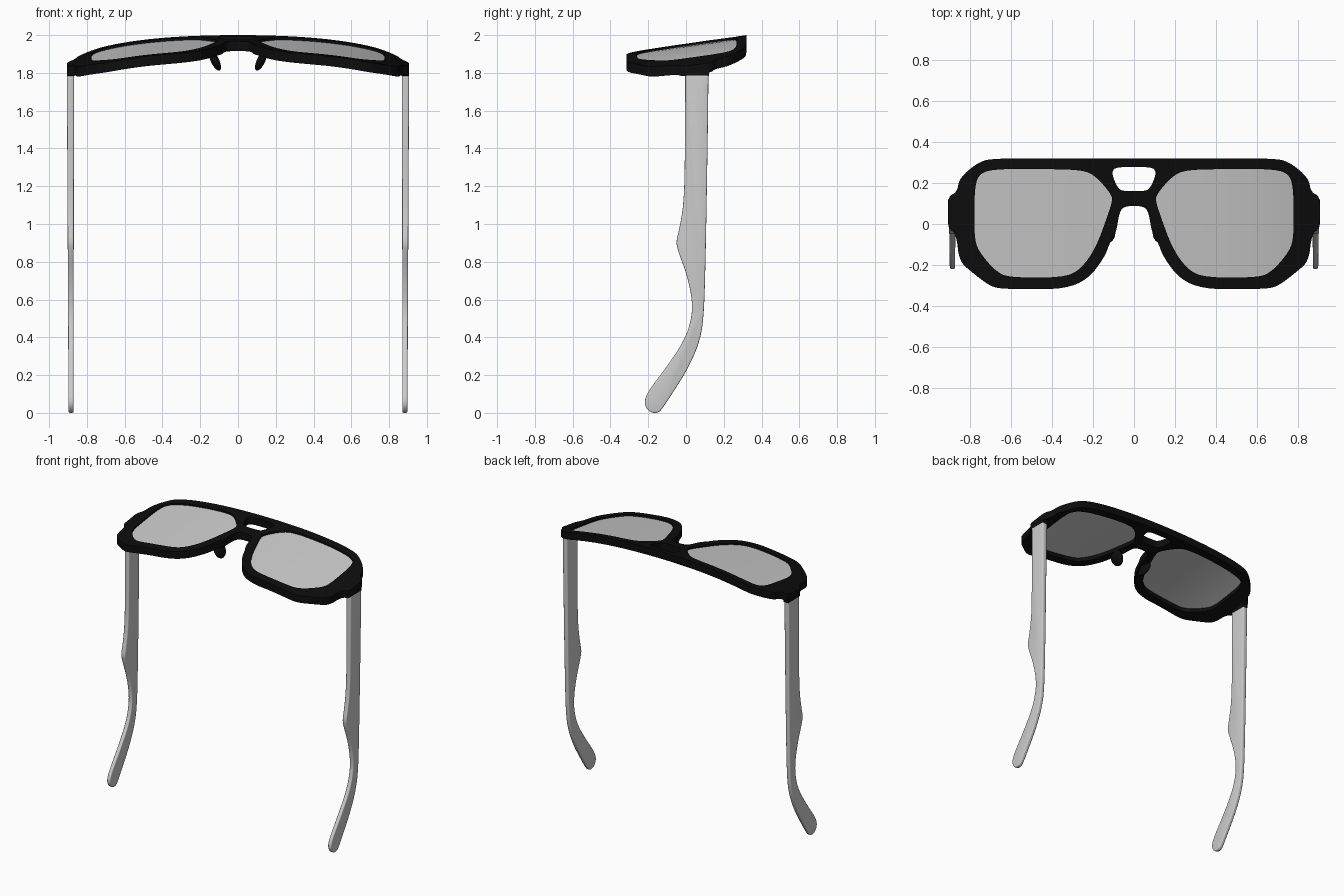
import bpy, bmesh
from mathutils import Vector, Matrix

if "Cube" in bpy.data.objects:
    bpy.data.objects.remove(bpy.data.objects["Cube"])


def material(name, rgb):
    m = bpy.data.materials.new(name)
    m.diffuse_color = (*rgb, 1)
    m.use_nodes = True
    m.node_tree.nodes["Principled BSDF"].inputs["Base Color"].default_value = m.diffuse_color
    return m


BLACK = material("black_frame", (0.004, 0.004, 0.004))
GREY = material("light_grey", (0.6, 0.6, 0.6))


def chaikin(pts, n=2):
    # round a closed outline by corner cutting
    for _ in range(n):
        out = []
        for i, p in enumerate(pts):
            q = pts[(i + 1) % len(pts)]
            out.append((.75 * p[0] + .25 * q[0], .75 * p[1] + .25 * q[1]))
            out.append((.25 * p[0] + .75 * q[0], .25 * p[1] + .75 * q[1]))
        pts = out
    return pts


def mirrored(pts):
    return [(-x, y) for x, y in reversed(pts)]


def front_z(x, y):
    # wrapped and tilted front surface of the glasses
    return 2.0 - .08 * x ** 2 - .08 * x ** 4 + .14 * (y - .32)


def finish(bm, name, mat, bevel=0):
    bmesh.ops.recalc_face_normals(bm, faces=bm.faces)
    me = bpy.data.meshes.new(name)
    bm.to_mesh(me)
    bm.free()
    me.materials.append(mat)
    ob = bpy.data.objects.new(name, me)
    bpy.context.collection.objects.link(ob)
    bpy.ops.object.select_all(action='DESELECT')
    bpy.context.view_layer.objects.active = ob
    ob.select_set(True)
    if bevel:
        b = ob.modifiers.new("round_edges", 'BEVEL')
        b.width, b.segments, b.limit_method = bevel, 3, 'ANGLE'
        b.angle_limit = .9
        bpy.ops.object.modifier_apply(modifier=b.name)
    bpy.ops.object.shade_smooth_by_angle(angle=.7)
    return ob


def curved_plate(name, outlines, thick, sink, mat):
    # filled flat outlines (with holes), sliced along x and bent to the surface
    cu = bpy.data.curves.new(name, 'CURVE')
    cu.dimensions, cu.fill_mode, cu.extrude = '2D', 'BOTH', thick / 2
    for pts in outlines:
        sp = cu.splines.new('POLY')
        sp.points.add(len(pts) - 1)
        for p, c in zip(sp.points, pts):
            p.co = (c[0], c[1], 0, 1)
        sp.use_cyclic_u = True
    tmp = bpy.data.objects.new("outline_helper", cu)
    bpy.context.collection.objects.link(tmp)
    bpy.context.view_layer.update()
    deps = bpy.context.evaluated_depsgraph_get()
    me = bpy.data.meshes.new_from_object(tmp.evaluated_get(deps))
    bpy.data.objects.remove(tmp)
    bm = bmesh.new()
    bm.from_mesh(me)
    bmesh.ops.remove_doubles(bm, verts=bm.verts, dist=.0003)
    for i in range(-17, 18):
        bmesh.ops.bisect_plane(bm, geom=bm.verts[:] + bm.edges[:] + bm.faces[:],
                               dist=1e-5, plane_co=(i * .05 + .001, 0, 0), plane_no=(1, 0, 0))
    for v in bm.verts:
        v.co.z += front_z(v.co.x, v.co.y) - sink - thick / 2
    return finish(bm, name, mat)


# Front frame outline (right half), lens opening and bridge opening
half = [(.35, .32), (.69, .32), (.76, .3), (.85, .225), (.862, .155), (.905, .135),
        (.905, .06), (.905, -.02), (.865, -.05), (.852, -.18), (.79, -.235), (.705, -.3),
        (.65, -.316), (.5, -.316), (.34, -.316), (.225, -.27), (.145, -.165), (.115, -.085),
        (.085, -.035), (.073, .05), (.05, .088)]
lens = [(.11, .145), (.185, .232), (.25, .264), (.45, .268), (.665, .268), (.748, .25),
        (.775, .19), (.777, .05), (.777, -.06), (.76, -.13), (.665, -.24), (.59, -.261),
        (.345, -.261), (.26, -.222), (.185, -.115), (.125, .05), (.106, .11)]
gap = [(.0, .277), (.085, .277), (.107, .258), (.1, .22), (.075, .17), (.05, .16)]

outer = chaikin(half + mirrored(half))
lens_r = chaikin(lens)
lens_l = mirrored(lens_r)
bridge_gap = chaikin(gap + mirrored(gap)[:-1])
curved_plate("front_frame", [outer, lens_r, lens_l, bridge_gap], .052, 0, BLACK)

# Temple arm side profile (y, z)
arm = [(.119, 1.79), (.115, 1.45), (.104, .81), (.094, .49), (.067, .36), (.008, .23),
       (-.06, .122), (-.12, .03), (-.145, 0), (-.185, 0), (-.215, .03), (-.22, .07),
       (-.193, .125), (-.098, .25), (-.008, .385), (.03, .5), (.033, .6), (.005, .73),
       (-.042, .855), (-.053, .905), (-.036, .97), (-.013, 1.1), (-.006, 1.3), (-.004, 1.79)]
arm_smooth = [p for p in chaikin([arm[0]] + arm + [arm[-1]])]

for side, s in (("right", 1), ("left", -1)):
    # Lens
    curved_plate(side + "_lens", [lens_r if s > 0 else lens_l], .012, .012, GREY)

    # Temple arm, slightly thinner at the tip
    bm = bmesh.new()
    face = bm.faces.new([bm.verts.new((-1, y, z)) for y, z in arm_smooth])
    bmesh.ops.remove_doubles(bm, verts=bm.verts, dist=.0005)
    ext = bmesh.ops.extrude_face_region(bm, geom=bm.faces[:])
    for v in ext["geom"]:
        if isinstance(v, bmesh.types.BMVert):
            v.co.x = 1
    for v in bm.verts:
        v.co.x = s * (.884 + .003 * v.co.z / 1.8) + v.co.x * (.013 + .006 * v.co.z / 1.8)
    finish(bm, side + "_temple_arm", GREY, .007)

    # Hinge block joining the arm to the frame
    bm = bmesh.new()
    bmesh.ops.create_cube(bm, size=1, matrix=Matrix.Translation((s * .884, .058, 1.808))
                          @ Matrix.Diagonal((.042, .13, .05, 1)))
    finish(bm, side + "_hinge", BLACK, .005)

    # Nose pad behind the bridge
    bm = bmesh.new()
    bmesh.ops.create_uvsphere(bm, u_segments=24, v_segments=16, radius=1,
                              matrix=Matrix.Translation((s * .122, -.035, 1.865))
                              @ Matrix.Rotation(s * .45, 4, 'Y')
                              @ Matrix.Diagonal((.022, .055, .058, 1)))
    finish(bm, side + "_nose_pad", BLACK)
